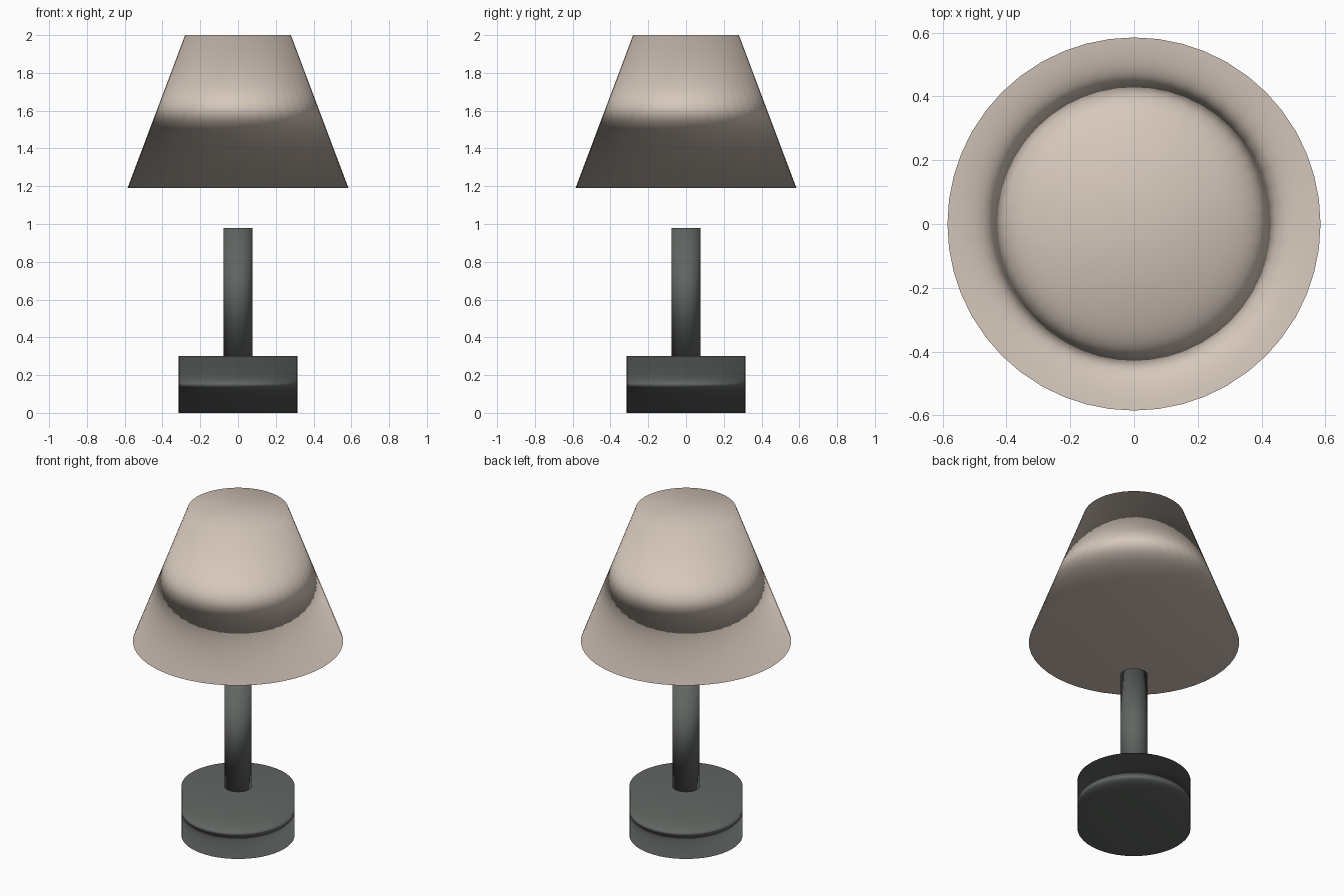
import bpy

cube = bpy.data.objects.get("Cube")
if cube:
    bpy.data.objects.remove(cube, do_unlink=True)


def make_material(name, rgb):
    color = (*rgb, 1)
    mat = bpy.data.materials.new(name)
    mat.use_nodes = True
    mat.diffuse_color = color
    mat.node_tree.nodes["Principled BSDF"].inputs["Base Color"].default_value = color
    return mat


def tapered_drum(name, bottom, top, r_bottom, r_top, mat):
    """Closed round part between two heights, softly shaded over its rims."""
    bpy.ops.mesh.primitive_cone_add(
        vertices=48, radius1=r_bottom, radius2=r_top, depth=top - bottom,
        end_fill_type='NGON', location=(0, 0, (bottom + top) / 2))
    obj = bpy.context.object
    obj.name = name
    obj.data.materials.append(mat)
    bpy.ops.object.shade_smooth()
    # Large end caps dominate the rim normals
    weighted = obj.modifiers.new("rim_shading", 'WEIGHTED_NORMAL')
    weighted.mode = 'FACE_AREA'
    return obj


grey = make_material("dark grey", (0.12, 0.132, 0.122))
cream = make_material("warm cream", (0.67, 0.575, 0.50))

# Foot, stem and shade
tapered_drum("base", 0, 0.3, 0.315, 0.315, grey)
tapered_drum("stem", 0.28, 0.98, 0.076, 0.076, grey)
tapered_drum("lampshade", 1.19, 2.0, 0.585, 0.28, cream)
